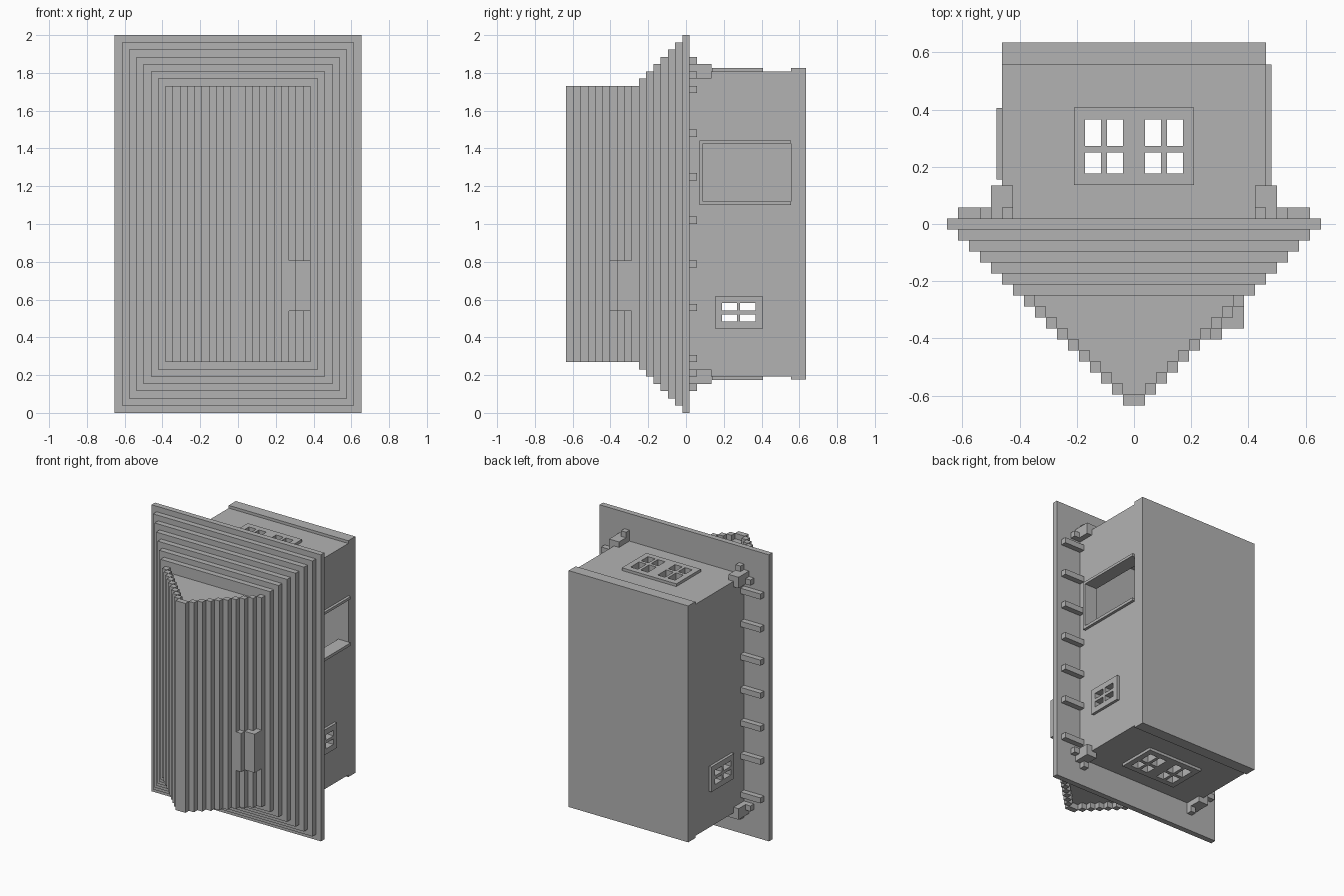
import bpy, bmesh
from mathutils import Matrix, Vector

default = bpy.data.objects.get("Cube")
if default:
    bpy.data.objects.remove(default)

U = 2 / 52            # module that all steps follow
HALF_W = 12 * U       # half width of the cabinet
TOP, BOTTOM = 1.808, 0.192
BACK = 0.557          # inner face of the rear slab

grey = bpy.data.materials.new("plain_grey")
grey.use_nodes = True
grey.diffuse_color = (0.45, 0.45, 0.45, 1)
grey.node_tree.nodes["Principled BSDF"].inputs["Base Color"].default_value = grey.diffuse_color


def boxes(name, items):
    """One object from boxes given as ((x0, x1), (y0, y1), (z0, z1))."""
    bm = bmesh.new()
    for spans in items:
        centre = Vector([(a + b) / 2 for a, b in spans])
        size = [abs(b - a) for a, b in spans]
        bmesh.ops.create_cube(bm, size=1, matrix=Matrix.Translation(centre) @ Matrix.Diagonal((*size, 1)))
    mesh = bpy.data.meshes.new(name)
    bm.to_mesh(mesh)
    bm.free()
    mesh.materials.append(grey)
    obj = bpy.data.objects.new(name, mesh)
    bpy.context.collection.objects.link(obj)
    return obj


def cut(obj, *cutters):
    for cutter in cutters:
        mod = obj.modifiers.new("cut", 'BOOLEAN')
        mod.operation = 'DIFFERENCE'
        mod.solver = 'EXACT'
        mod.object = cutter
        bpy.context.view_layer.objects.active = obj
        bpy.ops.object.modifier_apply(modifier=mod.name)


def both(span):
    """The same x span on both sides."""
    return [span, (-span[1], -span[0])]


def flip(span):
    """Mirror a height span about mid height."""
    return (2 - span[1], 2 - span[0])


# Stepped front: slabs shrinking by one module each
for i in range(7):
    w, y = (17 - i) * U, U / 2 - i * U
    boxes(f"front_step_{i + 1}", [((-w, w), (y - U, y), (i * U, 2 - i * U))])

# Wedge of upright bars, with a recessed core between them
v_start = -6.5 * U
bars, core = [], []
for k in range(10):
    outer, y = (10 - k) * U, v_start - k * U
    bars += [(x, (y - U, y), (7 * U, 2 - 7 * U)) for x in both((outer - U, outer))]
    if k < 9:
        core.append(((U - outer, outer - U), (y - U, y), (8 * U, 2 - 8 * U)))
boxes("wedge_bars", bars)
boxes("wedge_core", core)

# Door handle on the left flank of the wedge
grip = (14 * U, 21 * U)
boxes("handle", [((7 * U, 10 * U), (v_start - 3 * U, v_start - U), grip),
                 ((6 * U, 8 * U), (v_start - 4 * U, v_start - 3 * U), grip)])

# Cutters: hollow inside, vent cells and the side hatch
wall = 2 * U
cavity = boxes("cavity_cutter", [((wall - HALF_W, HALF_W - wall), (-0.1, 0.7),
                                  (BOTTOM + wall, TOP - wall))])
vent_cells = boxes("vent_cutter", [
    (x, y, (-0.1, 2.1))
    for span in ((0.038, 0.094), (0.115, 0.171)) for x in both(span)
    for y in ((0.176, 0.25), (0.273, 0.366))])
window_cells = boxes("window_cutter", [
    ((-0.8, 0.8), y, z) for y in ((0.19, 0.27), (0.287, 0.367))
    for z in ((0.483, 0.522), (0.543, 0.582))])
hatch = boxes("hatch_cutter", [((0.3, 0.7), (0.09, 0.7), (1.12, 1.425))])

# Cabinet shell and rear slab
shell = boxes("cabinet_shell", [((-HALF_W, HALF_W), (U / 2, BACK), (BOTTOM, TOP))])
cut(shell, cavity, vent_cells, window_cells, hatch)
boxes("rear_slab", [((-HALF_W, HALF_W), (BACK, 0.635), (0.177, 1.827))])

# Raised frames around the openings
lip = 0.019
for name, z in (("top_vent_frame", (TOP, TOP + lip)), ("bottom_vent_frame", (BOTTOM - lip, BOTTOM))):
    cut(boxes(name, [((-0.21, 0.21), (0.137, 0.407), z)]), vent_cells)
for name, x in zip(("left_window_frame", "right_window_frame"), both((HALF_W, HALF_W + lip))):
    cut(boxes(name, [(x, (0.155, 0.405), (0.445, 0.62))]), window_cells)
cut(boxes("hatch_frame", [((HALF_W, HALF_W + lip), (0.072, BACK), (1.1, 1.443))]), hatch)

for cutter in (cavity, vent_cells, window_cells, hatch):
    bpy.data.objects.remove(cutter)

# Pegs up both sides behind the front plate
near = (U / 2, 1.5 * U)
boxes("side_pegs", [(x, near, (n * U, (n + 1) * U))
                    for x in both((HALF_W, 16 * U)) for n in (7, 14, 20, 26, 32, 38, 44)])

# Corner brackets: a block with an upright and a sideways arm
corner = []
for place in (lambda z: z, flip):
    for span, y, z in (((11 * U, 13 * U), (U / 2, 3.5 * U), (46 * U, 48 * U)),
                       ((11 * U, 12 * U), near, (46 * U, 49 * U)),
                       ((12 * U, 14 * U), near, (46 * U, 47 * U))):
        corner += [(x, y, place(z)) for x in both(span)]
boxes("corner_brackets", corner)
